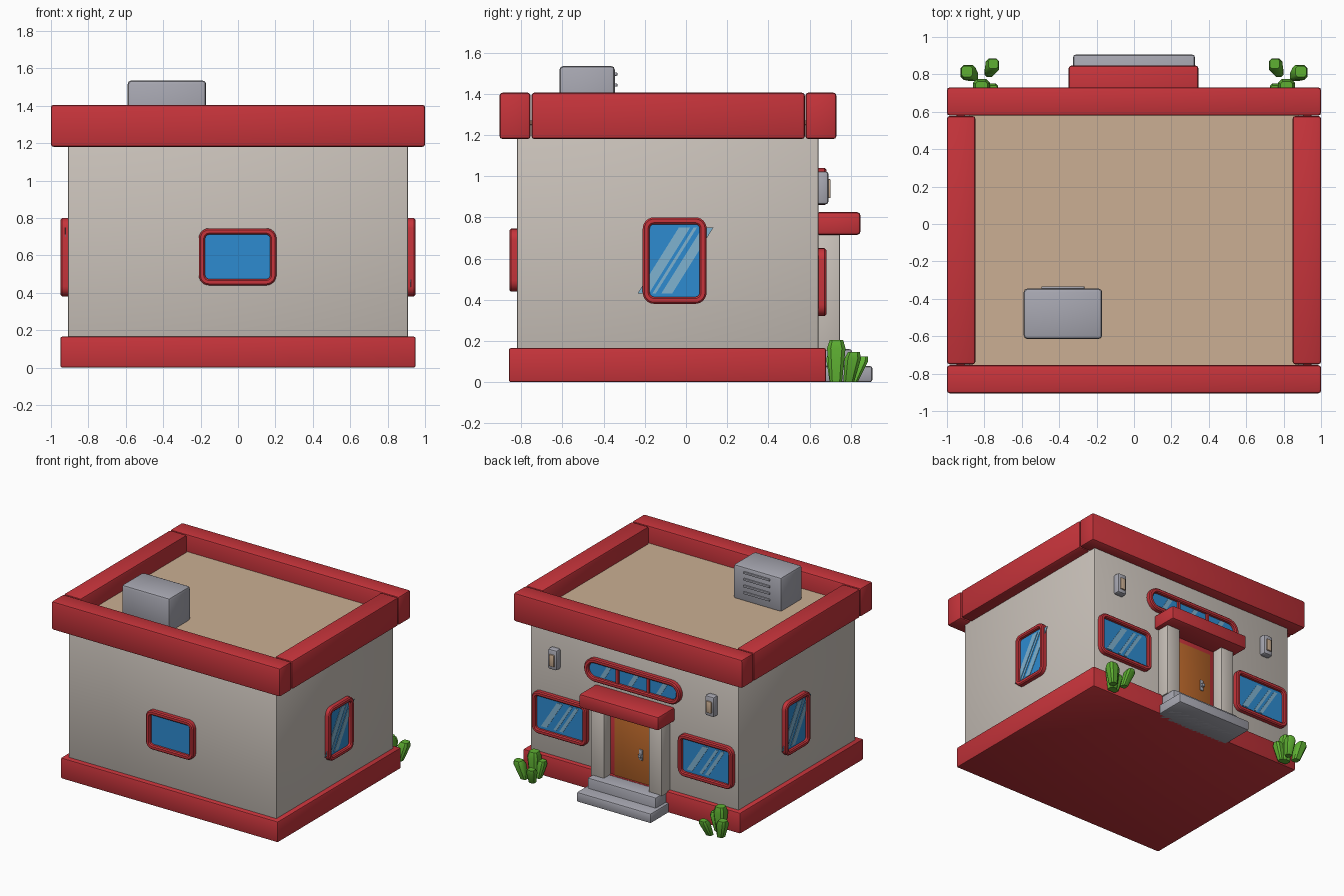
import bpy, bmesh, math
from mathutils import Matrix, Vector

if "Cube" in bpy.data.objects:
    bpy.data.objects.remove(bpy.data.objects["Cube"])


def material(name, srgb):
    """Flat material from an sRGB 0-255 colour."""
    lin = [((c / 255 + 0.055) / 1.055) ** 2.4 for c in srgb] + [1]
    m = bpy.data.materials.new(name)
    m.use_nodes = True
    m.diffuse_color = lin
    bsdf = m.node_tree.nodes["Principled BSDF"]
    bsdf.inputs["Base Color"].default_value = lin
    bsdf.inputs["Roughness"].default_value = 0.8
    return m


RED = material("red_trim", (199, 52, 59))
WALL = material("wall_plaster", (203, 195, 187))
SAND = material("sand_roof", (203, 175, 147))
GREY = material("grey_metal", (167, 167, 177))
BLUE = material("blue_glass", (45, 139, 208))
GLARE = material("pale_glare", (127, 178, 208))
WOOD = material("brown_door", (184, 102, 42))
GREEN = material("green_plant", (94, 176, 50))


def finish(name, bm, mat, matrix=None):
    """Turn a bmesh into a shaded object."""
    if matrix:
        bmesh.ops.transform(bm, matrix=matrix, verts=bm.verts)
    bmesh.ops.recalc_face_normals(bm, faces=bm.faces)
    mesh = bpy.data.meshes.new(name)
    bm.to_mesh(mesh)
    bm.free()
    mesh.materials.append(mat)
    ob = bpy.data.objects.new(name, mesh)
    bpy.context.collection.objects.link(ob)
    bpy.ops.object.select_all(action='DESELECT')
    ob.select_set(True)
    bpy.context.view_layer.objects.active = ob
    bpy.ops.object.shade_smooth_by_angle(angle=math.radians(40))
    return ob


def box(name, xs, ys, zs, mat, bevel=0.01, matrix=None):
    """Bevelled box between the given limits."""
    bm = bmesh.new()
    bmesh.ops.create_cube(bm, size=1)
    lims = (xs, ys, zs)
    for v in bm.verts:
        v.co = Vector([lims[i][0] if v.co[i] < 0 else lims[i][1] for i in range(3)])
    if bevel:
        bmesh.ops.bevel(bm, geom=bm.edges[:], offset=bevel, segments=2,
                        profile=0.5, affect='EDGES')
    return finish(name, bm, mat, matrix)


def on_wall(angle, offset, centre, z):
    """Frame for wall parts: x runs right, y points inwards, z is up."""
    return (Matrix.Rotation(math.radians(angle), 4, 'Z')
            @ Matrix.Translation((centre, -offset, z)))


def round_rect(w, h, r, steps=6):
    pts = []
    for k, (sx, sz) in enumerate(((1, 1), (-1, 1), (-1, -1), (1, -1))):
        for s in range(steps + 1):
            a = math.pi / 2 * (k + s / steps)
            pts.append((sx * (w / 2 - r) + r * math.cos(a),
                        sz * (h / 2 - r) + r * math.sin(a)))
    return pts


def slab(name, pts, front, back, mat, matrix):
    """Extruded flat outline."""
    bm = bmesh.new()
    f = bm.faces.new([bm.verts.new((x, -back, z)) for x, z in pts])
    ext = bmesh.ops.extrude_face_region(bm, geom=[f])["geom"]
    bmesh.ops.translate(bm, vec=(0, back - front, 0),
                        verts=[g for g in ext if isinstance(g, bmesh.types.BMVert)])
    return finish(name, bm, mat, matrix)


def window(name, matrix, w, h, r, border=0.034, depth=0.038, glares=(), glare_h=0.2, lean=0.2):
    """Rounded ring frame with a soft front edge, glass and slanted glare strips."""
    soft = 0.008
    rings = [(0, -0.01), (0, depth - soft), (soft, depth),
             (border - soft, depth), (border, depth - soft), (border, -0.01)]
    bm = bmesh.new()
    loops = [[bm.verts.new((x, -out, z)) for x, z in
              round_rect(w - 2 * i, h - 2 * i, max(r - i, 0.012))] for i, out in rings]
    n = len(loops[0])
    for a, b in zip(loops, loops[1:] + loops[:1]):
        for k in range(n):
            bm.faces.new((a[k], a[(k + 1) % n], b[(k + 1) % n], b[k]))
    finish(name + "_frame", bm, RED, matrix)
    inner = round_rect(w - 2 * border, h - 2 * border, max(r - border, 0.012))
    slab(name + "_glass", inner, 0.012, -0.01, BLUE, matrix)
    for x0, x1 in glares:
        g = glare_h / 2
        pts = [(x0, -g), (x1, -g), (x1 + lean, g), (x0 + lean, g)]
        slab(name + "_glare", pts, 0.016, 0.013, GLARE, matrix)


# Building shell
box("base", (-0.95, 0.95), (-0.86, 0.68), (0, 0.165), RED)
box("walls", (-0.91, 0.91), (-0.82, 0.643), (0.15, 1.25), WALL)
box("roof_deck", (-0.88, 0.88), (-0.79, 0.61), (1.2, 1.27), SAND, 0)

# Roof parapet
box("parapet_front", (-1, 1), (-0.905, -0.755), (1.18, 1.405), RED, 0.014)
box("parapet_back", (-1, 1), (0.58, 0.73), (1.18, 1.405), RED, 0.014)
for side, s in (("left", 1), ("right", -1)):
    box("parapet_" + side, sorted((s * 0.848, s)), (-0.75, 0.577), (1.18, 1.405), RED, 0.014)

# Rooftop cooling unit with vent slats
box("cooling_unit", (-0.59, -0.17), (-0.615, -0.345), (1.26, 1.535), GREY, 0.02)
for i in range(4):
    z = 1.336 + i * 0.053
    box("vent_slat", (-0.495, -0.265), (-0.35, -0.333), (z - 0.008, z + 0.008), GREY, 0.004)

# Windows on the front and the two sides
window("front_window", on_wall(0, 0.82, -0.002, 0.592), 0.415, 0.305, 0.055)
strips = ((-0.18, -0.125), (-0.108, -0.092), (-0.065, -0.012))
for side, angle, centre in (("left", 90, -0.055), ("right", -90, 0.055)):
    window(side + "_window", on_wall(angle, 0.91, centre, 0.59), 0.31, 0.42, 0.055,
           glares=strips, glare_h=0.32)

# Windows on the entrance wall
for side, s in (("left", -1), ("right", 1)):
    window("entrance_window_" + side, on_wall(180, 0.643, s * 0.638, 0.485), 0.478, 0.33, 0.055,
           glares=((-0.17, -0.12), (-0.06, -0.035), (-0.01, 0.02)), glare_h=0.22, lean=0.14)
upper = on_wall(180, 0.643, 0, 0.95)
window("upper_window", upper, 0.84, 0.18, 0.09,
       glares=((-0.29, -0.25), (-0.05, -0.01), (0.2, 0.24)), glare_h=0.1, lean=0.06)
for x in (-0.135, 0.135):
    box("upper_window_bar", (x - 0.01, x + 0.01), (-0.028, 0.005), (-0.06, 0.06), RED, 0, upper)

# Door with handle
box("door_frame", (-0.2, 0.2), (0.63, 0.662), (0.16, 0.715), RED, 0.006)
box("door", (-0.16, 0.16), (0.64, 0.667), (0.16, 0.675), WOOD, 0.004)
box("handle_plate", (-0.09, -0.06), (0.66, 0.675), (0.345, 0.43), GREY, 0.004)
box("handle_knob", (-0.088, -0.062), (0.67, 0.695), (0.37, 0.396), GREY, 0.007)

# Porch canopy, pillars and steps
box("canopy", (-0.35, 0.345), (0.63, 0.847), (0.715, 0.825), RED, 0.016)
for s in (-1, 1):
    box("porch_pillar", sorted((s * 0.195, s * 0.31)), (0.63, 0.747), (0.15, 0.725), WALL, 0.006)
box("upper_step", (-0.3, 0.3), (0.63, 0.805), (0, 0.16), GREY, 0.012)
box("lower_step", (-0.325, 0.325), (0.64, 0.905), (0, 0.078), GREY, 0.012)

# Wall lamps
for s in (-1, 1):
    x = s * 0.688
    box("lamp_body", (x - 0.04, x + 0.04), (0.63, 0.692), (0.863, 1.023), GREY, 0.014)
    box("lamp_panel", (x - 0.022, x + 0.022), (0.68, 0.702), (0.893, 0.985), SAND, 0.004)


def stem(name, foot, top, size):
    """Leaning plant stem that widens upwards and has a chamfered tip."""
    bm = bmesh.new()
    levels = ((0, 0.65), (0.8, 1), (1, 0.72))
    loops = []
    for t, k in levels:
        c = Vector((*foot, 0)).lerp(Vector(top), t)
        loops.append([bm.verts.new(c + Vector((x, y, 0)))
                      for x, y in round_rect(size * k, size * k, size * k * 0.2, 1)])
    n = len(loops[0])
    for a, b in zip(loops, loops[1:]):
        for i in range(n):
            bm.faces.new((a[i], a[(i + 1) % n], b[(i + 1) % n], b[i]))
    bm.faces.new(loops[0])
    bm.faces.new(loops[-1])
    finish(name, bm, GREEN)


# Plants beside the entrance corners
for s in (-1, 1):
    for foot, top, size in (((0.815, 0.728), (0.815, 0.73, 0.205), 0.09),
                            ((0.86, 0.79), (0.893, 0.815, 0.145), 0.08),
                            ((0.775, 0.81), (0.752, 0.857, 0.125), 0.072),
                            ((0.785, 0.72), (0.755, 0.715, 0.14), 0.07)):
        stem("plant_stem", (s * foot[0], foot[1]), (s * top[0], top[1], top[2]), size)
